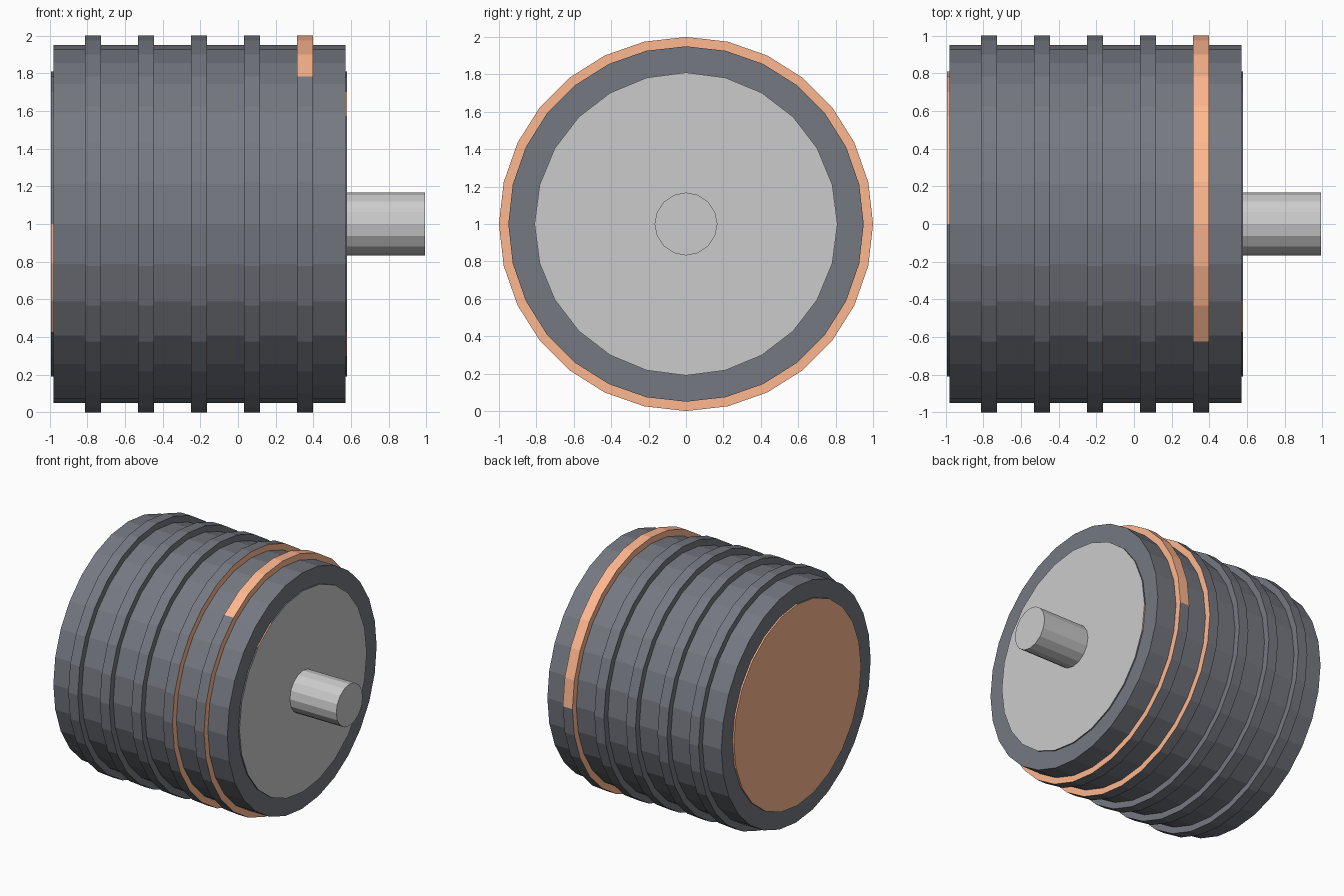
import bpy, bmesh
from math import sin, cos, pi

if "Cube" in bpy.data.objects:
    bpy.data.objects.remove(bpy.data.objects["Cube"])


def material(name, rgb):
    m = bpy.data.materials.new(name)
    m.diffuse_color = (*rgb, 1)
    m.use_nodes = True
    m.node_tree.nodes["Principled BSDF"].inputs["Base Color"].default_value = m.diffuse_color
    return m


DARK = material("dark_grey", (0.18, 0.19, 0.22))
ORANGE = material("orange", (1.0, 0.48, 0.28))
LIGHT = material("light_grey", (0.8, 0.8, 0.8))


def lathe(name, profile, sides, mats, pick):
    """Turn (x, radius) points about the x axis at z = 1, angle from the top towards -y.
    pick(segment, side) gives the material slot; the end caps are segments -1 and -2."""
    bm = bmesh.new()
    rings = []
    for x, r in profile:
        rings.append([bm.verts.new((x, -r * sin(2 * pi * i / sides), 1 + r * cos(2 * pi * i / sides)))
                      for i in range(sides)])
    for k, (a, b) in enumerate(zip(rings, rings[1:])):
        for i in range(sides):
            j = (i + 1) % sides
            bm.faces.new((a[i], a[j], b[j], b[i])).material_index = pick(k, i)
    bm.faces.new(rings[0]).material_index = pick(-1, 0)
    bm.faces.new(rings[-1]).material_index = pick(-2, 0)
    bmesh.ops.recalc_face_normals(bm, faces=bm.faces)
    me = bpy.data.meshes.new(name)
    bm.to_mesh(me)
    bm.free()
    for m in mats:
        me.materials.append(m)
    ob = bpy.data.objects.new(name, me)
    bpy.context.collection.objects.link(ob)
    return ob


# Ribbed housing: five raised bands on a drum
X0, X1, R, RIB_R = -0.98, 0.57, 0.95, 1.0
profile = [(X0, R)]
for n in range(5):
    x = -0.812 + 0.281 * n
    profile += [(x, R), (x, RIB_R), (x + 0.085, RIB_R), (x + 0.085, R)]
profile.append((X1, R))


def housing_slot(seg, side):
    # Orange: right wall of rib 4, both walls of rib 5, and part of its rim
    if seg in (15, 17, 19):
        return 1
    return int(seg == 18 and (side < 3 or side >= 21))


lathe("ribbed_housing", profile, 28, [DARK, ORANGE], housing_slot)

# End plates standing slightly proud of the housing
lathe("rear_plate", [(-0.993, 0.81), (-0.9, 0.81)], 24, [DARK, ORANGE],
      lambda seg, side: int(seg == -1 or (seg == 0 and (6 <= side < 9 or side >= 12))))
lathe("front_plate", [(0.5, 0.81), (0.58, 0.81)], 24, [DARK, ORANGE, LIGHT],
      lambda seg, side: 2 if seg == -2 else int(seg == 0 and side in (2, 9, 17)))

# Output shaft
lathe("shaft", [(0.55, 0.168), (0.993, 0.168)], 16, [LIGHT], lambda seg, side: 0)
